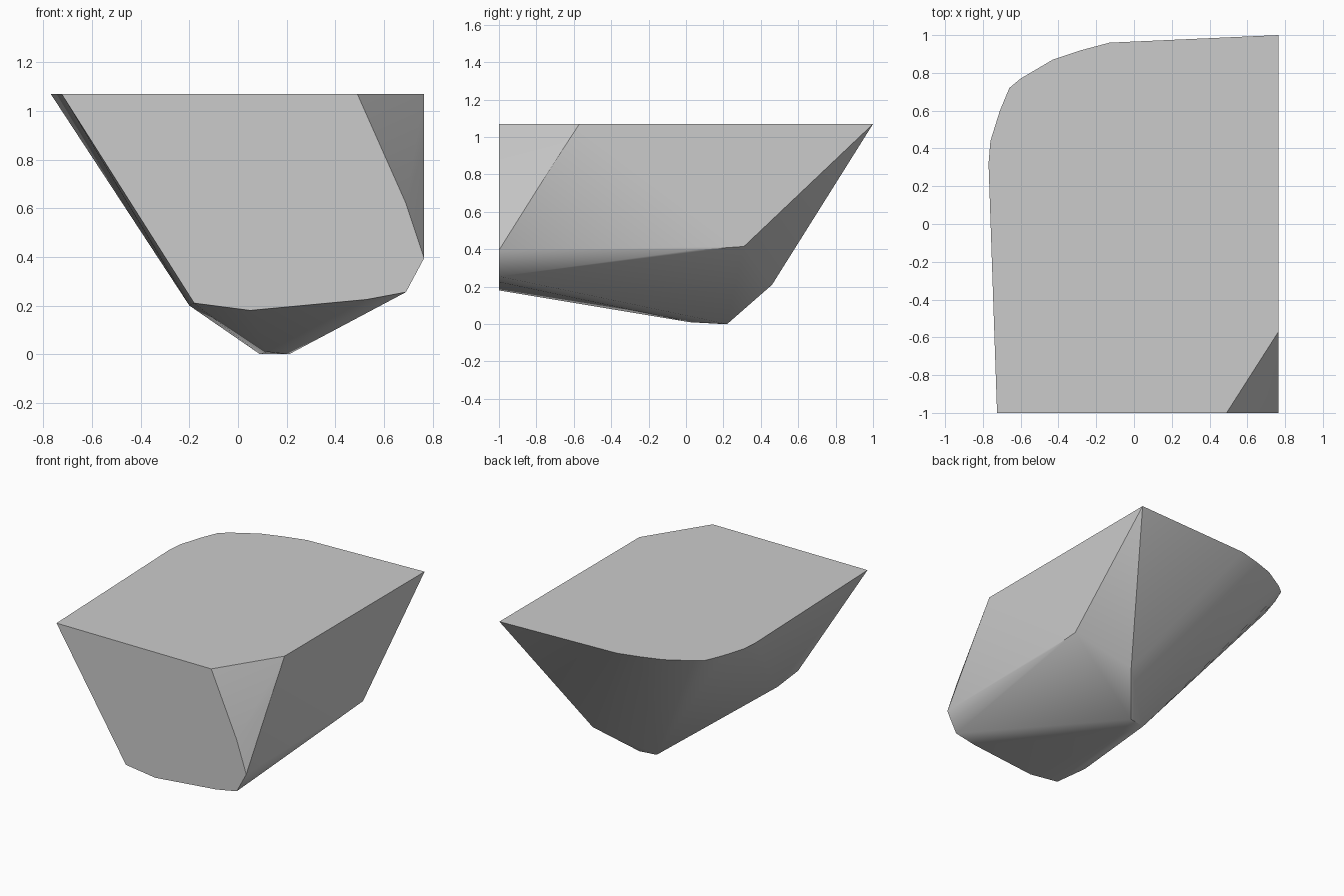
import bpy, bmesh, math

cube = bpy.data.objects.get("Cube")
if cube:
    bpy.data.objects.remove(cube, do_unlink=True)

TOP, SIDE, FRONT = 1.07, 0.765, -1.0

# Flat top: straight sides, rounded back corner, chamfered front corner
top_outline = [(SIDE, 1), (-0.13, 0.96), (-0.28, 0.92), (-0.43, 0.87),
               (-0.6, 0.77), (-0.66, 0.72), (-0.71, 0.6), (-0.76, 0.44),
               (-0.77, 0.32), (-0.725, FRONT), (0.49, FRONT), (SIDE, -0.57)]

# Flat front face below the top edge, as x and z
front_outline = [(0.69, 0.62), (SIDE, 0.395), (0.69, 0.255), (0.53, 0.225),
                 (0.05, 0.18), (-0.18, 0.21)]

# Flat side face below the top edge, as y and z
side_outline = [(-0.72, 0.84), (0.31, 0.415), (0.03, 0.395)]

# Keel: underside corners
keel = [(-0.2, -0.74, 0.2), (0.41, 0.46, 0.21), (0.21, 0.22, 0),
        (0.09, 0.2, 0), (0.12, 0.02, 0.01)]

points = [(x, y, TOP) for x, y in top_outline]
points += [(x, FRONT, z) for x, z in front_outline]
points += [(SIDE, y, z) for y, z in side_outline]
points += keel

# Wrap the corners in a faceted solid and merge its flat faces
bm = bmesh.new()
for p in points:
    bm.verts.new(p)
hull = bmesh.ops.convex_hull(bm, input=bm.verts[:])
loose = {v for v in hull["geom_interior"] + hull["geom_unused"]
         if isinstance(v, bmesh.types.BMVert)}
bmesh.ops.delete(bm, geom=list(loose), context='VERTS')
bmesh.ops.dissolve_limit(bm, angle_limit=math.radians(1),
                         verts=bm.verts[:], edges=bm.edges[:])
bmesh.ops.recalc_face_normals(bm, faces=bm.faces[:])
mesh = bpy.data.meshes.new("rock_chunk")
bm.to_mesh(mesh)
bm.free()

# Plain stone colour
stone = bpy.data.materials.new("stone_grey")
stone.use_nodes = True
grey = (0.6, 0.6, 0.6, 1)
stone.diffuse_color = grey
stone.node_tree.nodes["Principled BSDF"].inputs["Base Color"].default_value = grey
mesh.materials.append(stone)

rock = bpy.data.objects.new("rock_chunk", mesh)
bpy.context.collection.objects.link(rock)
bpy.ops.object.select_all(action='DESELECT')
rock.select_set(True)
bpy.context.view_layer.objects.active = rock
bpy.ops.object.shade_smooth_by_angle(angle=math.radians(30))
